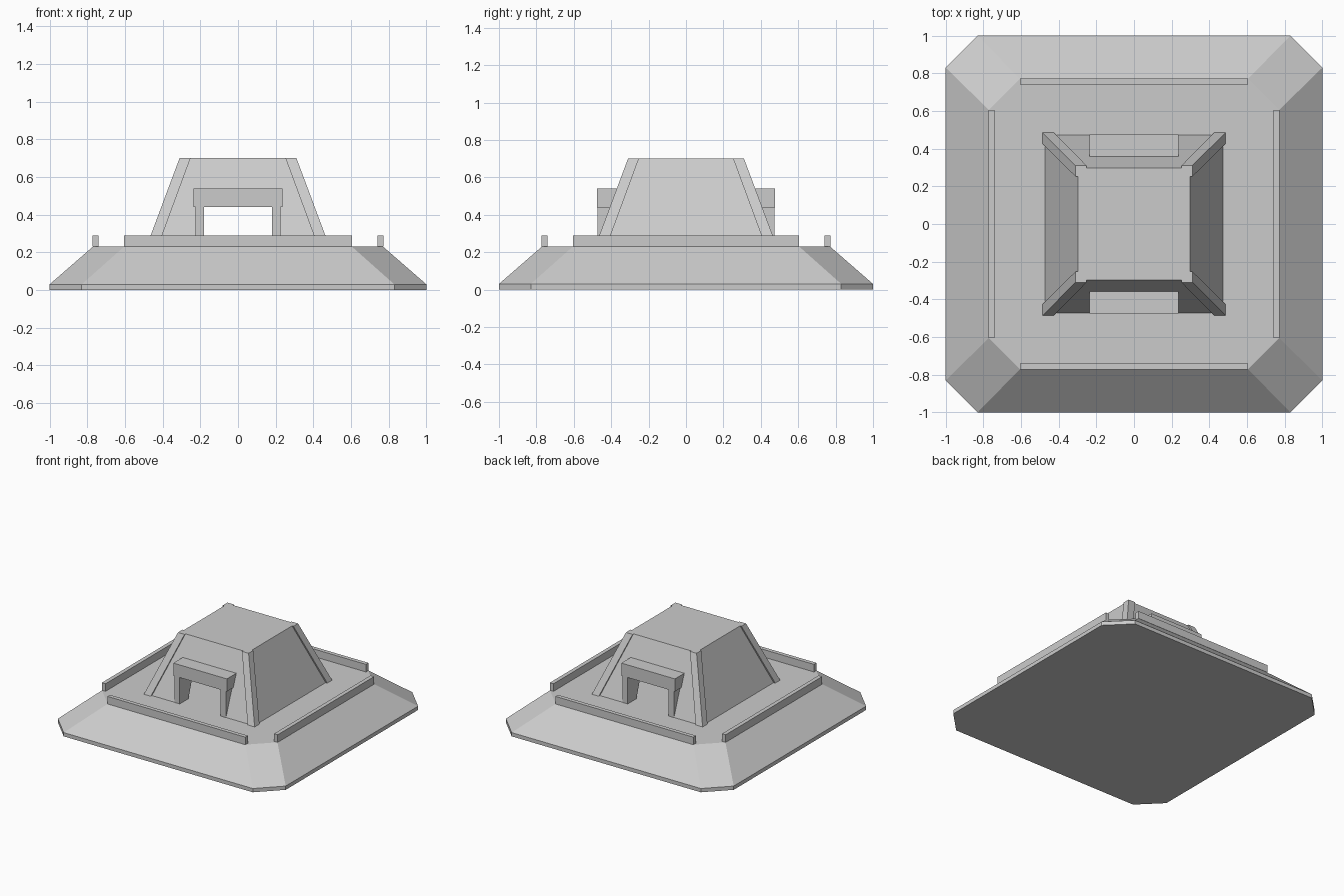
import bpy, bmesh

if "Cube" in bpy.data.objects:
    bpy.data.objects.remove(bpy.data.objects["Cube"])


def loft(name, rings):
    """Solid skinned between rings of (x, y, z) points with equal counts."""
    bm = bmesh.new()
    loops = [[bm.verts.new(p) for p in ring] for ring in rings]
    n = len(loops[0])
    for a, b in zip(loops, loops[1:]):
        for i in range(n):
            j = (i + 1) % n
            bm.faces.new((a[i], a[j], b[j], b[i]))
    bm.faces.new(loops[0][::-1])
    bm.faces.new(loops[-1])
    bmesh.ops.recalc_face_normals(bm, faces=bm.faces)
    me = bpy.data.meshes.new(name)
    bm.to_mesh(me)
    bm.free()
    ob = bpy.data.objects.new(name, me)
    bpy.context.collection.objects.link(ob)
    return ob


def rect(x0, x1, y0, y1, z):
    return [(x0, y0, z), (x1, y0, z), (x1, y1, z), (x0, y1, z)]


def square(h, z):
    return rect(-h, h, -h, h, z)


def octagon(h, c, z):
    return [(c, -h, z), (h, -c, z), (h, c, z), (c, h, z),
            (-c, h, z), (-h, c, z), (-h, -c, z), (-c, -h, z)]


def box(name, x, y, z):
    return loft(name, [rect(*sorted(x), *sorted(y), h) for h in z])


def cut(target, cutter):
    cutter.hide_render = True
    cutter.display_type = 'WIRE'
    mod = target.modifiers.new("cut", 'BOOLEAN')
    mod.operation = 'DIFFERENCE'
    mod.solver = 'EXACT'
    mod.object = cutter


FLOOR, ROOF = 0.23, 0.70

# Bevelled octagonal base
loft("base", [octagon(1, 0.83, 0), octagon(1, 0.83, 0.03),
              octagon(0.77, 0.605, FLOOR)])

# Hollow tapered cabin with a doorway front and back
cabin = loft("cabin", [square(0.472, FLOOR), square(0.298, ROOF)])
cut(cabin, loft("cabin_interior_cutter", [square(0.375, 0.20), square(0.23, 0.64)]))
cut(cabin, box("doorway_cutter", (-0.18, 0.18), (-0.8, 0.8), (0.19, 0.44)))

# Low rails around the platform and door surrounds
for s, side in ((-1, "front"), (1, "back")):
    box(f"{side}_rail", (-0.605, 0.605), (s * 0.74, s * 0.772), (FLOOR, 0.29))
    box(f"{side}_lintel", (-0.235, 0.235), (s * 0.35, s * 0.475), (0.44, 0.54))
    for t, hand in ((-1, "left"), (1, "right")):
        box(f"{side}_{hand}_door_jamb", (t * 0.18, t * 0.225),
            (s * 0.385, s * 0.474), (FLOOR, 0.44))
for s, side in ((-1, "left"), (1, "right")):
    box(f"{side}_rail", (s * 0.74, s * 0.772), (-0.605, 0.605), (FLOOR, 0.29))

# Leaning corner posts, standing slightly proud of the walls
for sx in (-1, 1):
    for sy in (-1, 1):
        rings = []
        for inner, outer, z in ((0.425, 0.486, FLOOR), (0.252, 0.31, ROOF)):
            xs, ys = sorted((sx * inner, sx * outer)), sorted((sy * inner, sy * outer))
            rings.append(rect(*xs, *ys, z))
        loft(f"{'back' if sy > 0 else 'front'}_{'right' if sx > 0 else 'left'}_post", rings)
